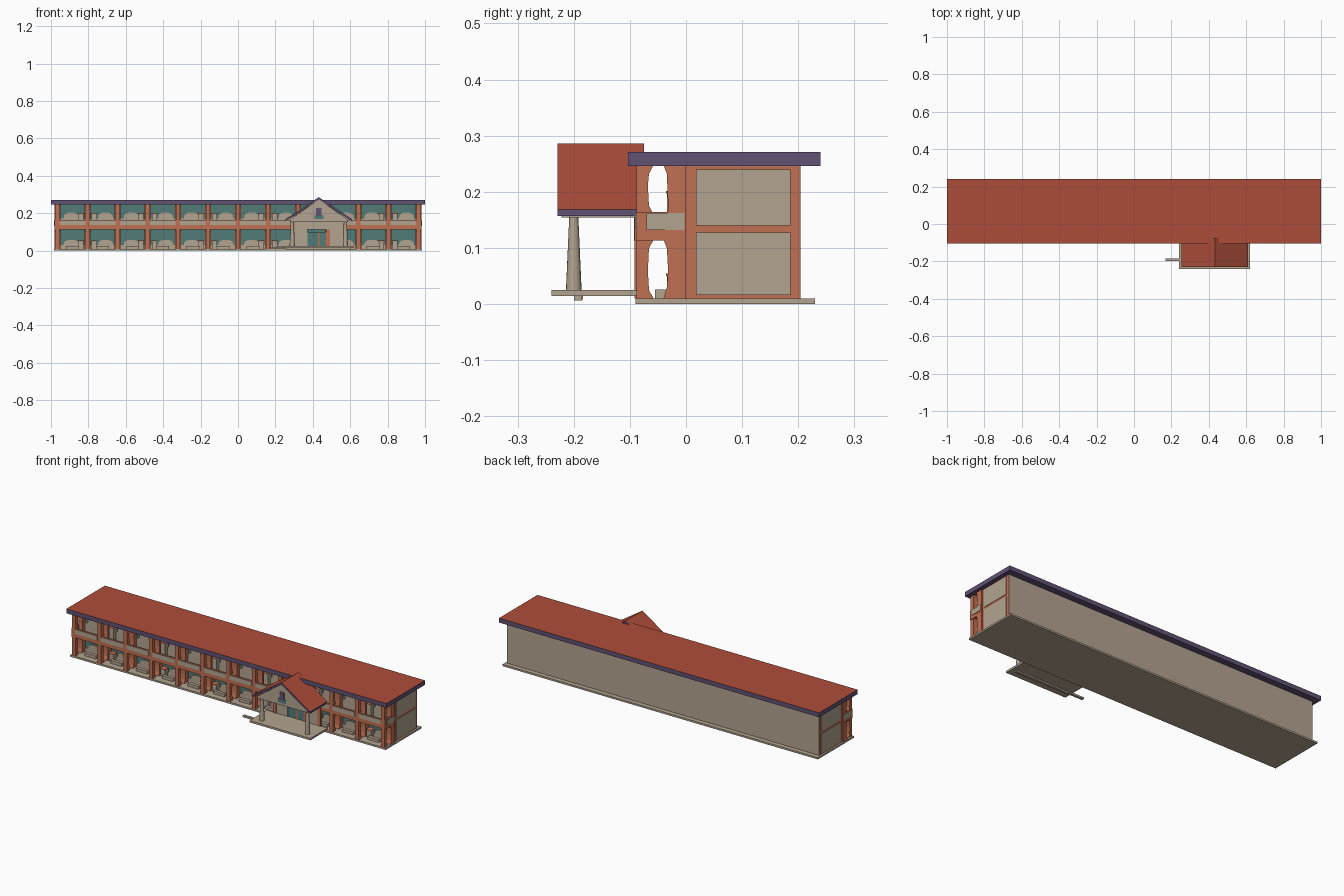
import bpy, bmesh, math
from mathutils import Vector

if "Cube" in bpy.data.objects:
    bpy.data.objects.remove(bpy.data.objects["Cube"])


def material(name, rgb):
    m = bpy.data.materials.new(name)
    m.diffuse_color = (*rgb, 1)
    m.use_nodes = True
    m.node_tree.nodes["Principled BSDF"].inputs["Base Color"].default_value = m.diffuse_color
    return m


CREAM = material("cream plaster", (0.45, 0.37, 0.28))
RED = material("red roof", (0.42, 0.075, 0.042))
PURPLE = material("purple fascia", (0.12, 0.085, 0.175))
ORANGE = material("orange trim", (0.53, 0.16, 0.085))
TEAL = material("teal glass", (0.085, 0.20, 0.19))


def finish(name, bm, mats, rule=None):
    bmesh.ops.recalc_face_normals(bm, faces=bm.faces)
    if rule:
        for f in bm.faces:
            f.normal_update()
            f.material_index = rule(f)
    me = bpy.data.meshes.new(name)
    bm.to_mesh(me)
    bm.free()
    for m in mats:
        me.materials.append(m)
    ob = bpy.data.objects.new(name, me)
    bpy.context.collection.objects.link(ob)
    return ob


def box(name, x, y, z, *mats, rule=None):
    bm = bmesh.new()
    bmesh.ops.create_cube(bm, size=1)
    for v in bm.verts:
        v.co = Vector([a + (b - a) * (c + 0.5) for (a, b), c in zip((x, y, z), v.co)])
    return finish(name, bm, mats, rule)


def prism(name, pts, axis, a, b, *mats, rule=None):
    """Extrude a profile: (x, z) along y, or (y, z) along x."""
    place = (lambda p, d: (p[0], d, p[1])) if axis == "y" else (lambda p, d: (d, p[0], p[1]))
    bm = bmesh.new()
    face = bm.faces.new([bm.verts.new(place(p, a)) for p in pts])
    out = bmesh.ops.extrude_face_region(bm, geom=[face])
    step = Vector((0, b - a, 0)) if axis == "y" else Vector((b - a, 0, 0))
    bmesh.ops.translate(bm, vec=step, verts=[v for v in out["geom"] if isinstance(v, bmesh.types.BMVert)])
    return finish(name, bm, mats, rule)


up_face = lambda f: 0 if f.normal.z > 0.3 else 1

# Main block, ground slab and flat roof
box("ground_slab", (-0.985, 0.985), (-0.09, 0.23), (0, 0.01), CREAM)
box("main_block", (-0.975, 0.975), (0, 0.204), (0.01, 0.247), CREAM, ORANGE,
    rule=lambda f: 1 if abs(f.normal.x) > 0.5 else 0)
box("main_roof", (-1, 1), (-0.103, 0.24), (0.246, 0.271), RED, PURPLE, rule=up_face)

# Cream panels on the end walls
for s in (-1, 1):
    for z in ((0.016, 0.127), (0.14, 0.24)):
        box("end_wall_panel", sorted((s * 0.974, s * 0.978)), (0.018, 0.186), z, CREAM)

# Gallery back wall glazing, upper floor and parapet
for z in ((0.01, 0.115), (0.125, 0.246)):
    box("gallery_glazing", (-0.97, 0.97), (-0.004, 0.001), z, TEAL)
box("gallery_floor", (-0.98, 0.98), (-0.088, 0), (0.113, 0.125), ORANGE)
box("front_parapet", (-0.98, 0.98), (-0.088, -0.078), (0.113, 0.164), ORANGE)
for s in (-1, 1):
    box("end_parapet", sorted((s * 0.97, s * 0.98)), (-0.088, 0), (0.113, 0.164), ORANGE)
    box("end_parapet_panel", sorted((s * 0.979, s * 0.983)), (-0.07, -0.003), (0.132, 0.162), CREAM)

# Columns with flared heads and feet, on both storeys
BAY = 0.1608
xs = [-0.965 + BAY * i for i in range(13)]
for x in xs:
    for z0, z1 in ((0.01, 0.114), (0.16, 0.247)):
        prism("gallery_column",
              [(-0.088, z0), (-0.058, z0), (-0.066, z0 + 0.015), (-0.068, z0 + 0.05),
               (-0.066, z1 - 0.015), (-0.058, z1), (-0.088, z1)],
              "x", x - 0.011, x + 0.011, ORANGE)
    for z0, z1 in ((0.01, 0.114), (0.124, 0.247)):
        prism("wall_pilaster",
              [(0, z0), (-0.040, z0), (-0.034, z0 + 0.02), (-0.032, z0 + 0.05),
               (-0.034, z1 - 0.015), (-0.040, z1), (0, z1)],
              "x", x - 0.016, x + 0.016, ORANGE)

# Bays: parapet panels, cream dado with rounded humps, small cabinets
for i, x in enumerate(xs[:-1]):
    a, b = x + 0.014, x + BAY - 0.014
    box("parapet_panel", (a - 0.002, b + 0.002), (-0.091, -0.087), (0.136, 0.162), CREAM)
    for z0, dado, hump in ((0.01, 0.03, 0.058), (0.125, 0.172, 0.205)):
        mid, w = x + BAY * (0.6 if i % 2 else 0.45), 0.04
        top = [(mid + w * math.cos(t * math.pi / 8), dado + (hump - dado) * math.sin(t * math.pi / 8) ** 0.6)
               for t in range(9)]
        prism("bay_dado", [(a, z0), (b, z0), (b, dado)] + top + [(a, dado)],
              "y", -0.010, -0.003, CREAM)
        c = b - 0.022 if i % 2 == 0 else a + 0.022
        box("bay_cabinet", (c - 0.014, c + 0.014), (-0.034, -0.004), (z0, hump - 0.008), CREAM)
        box("cabinet_top", (c - 0.016, c + 0.016), (-0.036, -0.004), (hump - 0.008, hump - 0.004), ORANGE)
    box("low_bench", (x + 0.045, x + 0.115), (-0.055, -0.036), (0.01, 0.026), CREAM)

# Entrance portico: platform, side path and entry screen
CX = 0.432
box("portico_platform", (0.24, 0.62), (-0.24, -0.085), (0.014, 0.025), CREAM)
box("platform_foot", (0.26, 0.60), (-0.2, -0.185), (0.006, 0.015), CREAM)
box("side_path", (0.168, 0.25), (-0.198, -0.184), (0.008, 0.018), CREAM)
for s in (-1, 1):
    box("entry_side_wall", sorted((CX + s * 0.06, CX + s * 0.13)), (-0.089, -0.08), (0.01, 0.114), CREAM)
    box("entry_post", sorted((CX + s * 0.13, CX + s * 0.148)), (-0.092, -0.078), (0.01, 0.165), ORANGE)
box("entry_lintel", (CX - 0.13, CX + 0.13), (-0.093, -0.08), (0.112, 0.16), CREAM)
box("entry_door", (CX - 0.06, CX + 0.06), (-0.086, -0.082), (0.025, 0.1), TEAL)
box("door_frame", (CX - 0.004, CX + 0.004), (-0.088, -0.082), (0.025, 0.1), ORANGE)

# Tapered portico columns
for s in (-1, 1):
    bm = bmesh.new()
    bmesh.ops.create_cone(bm, cap_ends=True, segments=16, radius1=0.014, radius2=0.008, depth=0.135)
    bmesh.ops.translate(bm, vec=(CX + s * 0.142, -0.2, 0.0905), verts=bm.verts)
    col = finish("portico_column", bm, [CREAM])
    for p in col.data.polygons:
        p.use_smooth = len(p.vertices) == 4

# Gable body with beam, and roof with purple edges
prism("gable_body", [(CX - 0.155, 0.154), (CX + 0.155, 0.154), (CX + 0.155, 0.166),
                     (CX, 0.274), (CX - 0.155, 0.166)], "y", -0.222, -0.08, CREAM)
prism("gable_roof", [(CX - 0.178, 0.157), (CX - 0.178, 0.168), (CX, 0.286), (CX + 0.178, 0.168),
                     (CX + 0.178, 0.157), (CX, 0.273)], "y", -0.229, -0.075, RED, PURPLE, rule=up_face)
box("gable_window", (CX - 0.014, CX + 0.014), (-0.226, -0.221), (0.185, 0.228), PURPLE)
box("gable_window_glass", (CX - 0.024, CX + 0.024), (-0.225, -0.221), (0.168, 0.19), TEAL)
